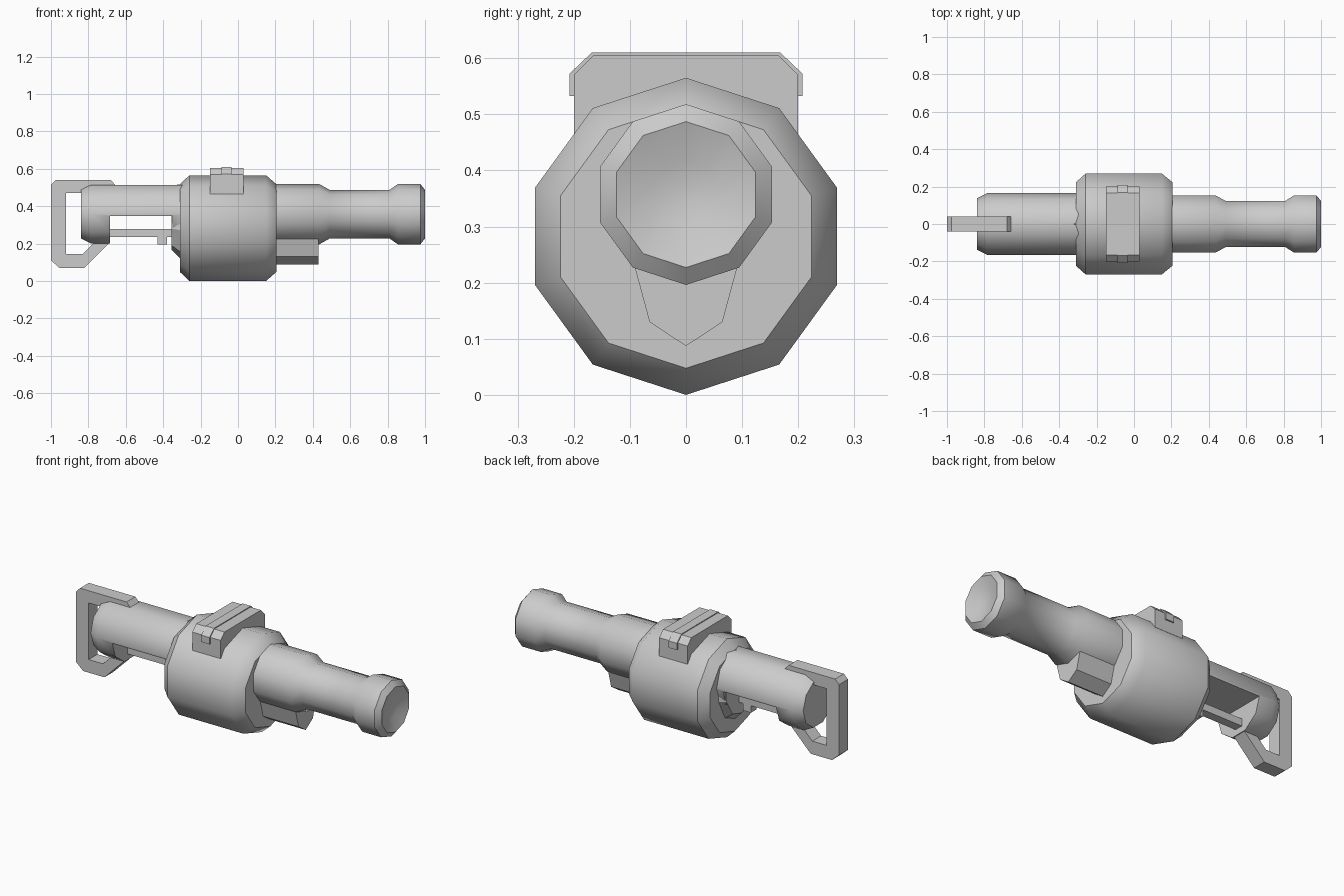
import bpy, bmesh
from math import sin, cos, pi, radians

if "Cube" in bpy.data.objects:
    bpy.data.objects.remove(bpy.data.objects["Cube"], do_unlink=True)

GREY = (0.6, 0.6, 0.6, 1)
grey = bpy.data.materials.new("plain grey")
grey.use_nodes = True
grey.diffuse_color = GREY
grey.node_tree.nodes["Principled BSDF"].inputs["Base Color"].default_value = GREY


def finish(name, bm):
    bmesh.ops.recalc_face_normals(bm, faces=bm.faces)
    mesh = bpy.data.meshes.new(name)
    bm.to_mesh(mesh)
    bm.free()
    mesh.materials.append(grey)
    ob = bpy.data.objects.new(name, mesh)
    bpy.context.collection.objects.link(ob)
    return ob


def activate(ob):
    bpy.ops.object.select_all(action="DESELECT")
    ob.select_set(True)
    bpy.context.view_layer.objects.active = ob


def smooth(ob):
    activate(ob)
    bpy.ops.object.shade_smooth_by_angle(angle=radians(42))


def loft(name, rings):
    """Skin a list of equal closed rings and cap both ends."""
    bm = bmesh.new()
    loops = [[bm.verts.new(p) for p in ring] for ring in rings]
    n = len(loops[0])
    for a, b in zip(loops, loops[1:]):
        for i in range(n):
            j = (i + 1) % n
            bm.faces.new((a[i], a[j], b[j], b[i]))
    bm.faces.new(loops[0])
    bm.faces.new(loops[-1])
    return finish(name, bm)


def turned(name, profile, z, turn=0.0, sides=10):
    """Ten-sided body along x from (x, radius) pairs."""
    angles = [turn + 2 * pi * i / sides for i in range(sides)]
    return loft(name, [[(x, r * sin(a), z + r * cos(a)) for a in angles]
                       for x, r in profile])


def bar(name, x0, x1, half, taper=None):
    """Symmetric (y, z) half section run along x; taper is the far section."""
    def ring(x, h):
        return [(x, y, z) for y, z in h] + [(x, -y, z) for y, z in reversed(h) if y]
    return loft(name, [ring(x0, half), ring(x1, taper or half)])


def plate(name, outline, half_width):
    """(x, z) outline given thickness along y."""
    return loft(name, [[(x, y, z) for x, z in outline]
                       for y in (-half_width, half_width)])


AXIS = 0.357

# Central drum
smooth(turned("drum", [(-0.31, 0.235), (-0.26, 0.2825), (0.15, 0.2825),
                       (0.205, 0.235)], 0.2825))

# Front barrel with flared muzzle and dished lens
smooth(turned("barrel", [(0.15, 0.161), (0.435, 0.161), (0.49, 0.13), (0.81, 0.13),
                         (0.855, 0.161), (0.975, 0.161), (1.0, 0.13),
                         (0.975, 0.06), (0.97, 0.01)], AXIS))

# Rear tube, open below its mid height
tube = turned("rear_tube", [(-0.84, 0.137), (-0.785, 0.165), (-0.28, 0.165)],
              AXIS, turn=pi / 10)
cutter = bar("window_cutter", -0.685, -0.35, [(0.3, 0.1), (0.3, 0.347)])
cutter.hide_render = True
cut = tube.modifiers.new("window", "BOOLEAN")
cut.operation = "DIFFERENCE"
cut.solver = "EXACT"
cut.object = cutter
activate(tube)
bpy.ops.object.modifier_apply(modifier="window")
bpy.data.objects.remove(cutter, do_unlink=True)
smooth(tube)

# Collar between tube and drum
bar("collar", -0.355, -0.30,
    [(0, 0.165), (0.085, 0.19), (0.14, 0.28), (0.14, 0.40), (0, 0.51)],
    [(0, 0.11), (0.09, 0.15), (0.15, 0.27), (0.15, 0.41), (0, 0.518)])

# Rod and catch inside the window
bar("window_rod", -0.70, -0.33, [(0.025, 0.235), (0.025, 0.277)])
bar("rod_catch", -0.43, -0.38, [(0.025, 0.195), (0.025, 0.24)])

# Block under the barrel
bar("under_block", 0.15, 0.43,
    [(0, 0.087), (0.065, 0.13), (0.092, 0.23), (0.08, 0.26)])

# Open rear handle
plate("handle", [(-0.645, 0.50), (-0.68, 0.54), (-0.975, 0.54), (-1.0, 0.515),
                 (-1.0, 0.11), (-0.955, 0.07), (-0.82, 0.07), (-0.69, 0.20),
                 (-0.69, 0.24), (-0.735, 0.24), (-0.83, 0.145), (-0.92, 0.145),
                 (-0.92, 0.47), (-0.65, 0.47)], 0.04)

# Top saddle with a narrow strap
bar("saddle", -0.15, 0.03,
    [(0.2, 0.465), (0.2, 0.57), (0.165, 0.605)])
bar("saddle_strap", -0.088, -0.035,
    [(0.208, 0.533), (0.208, 0.572), (0.168, 0.61)])
